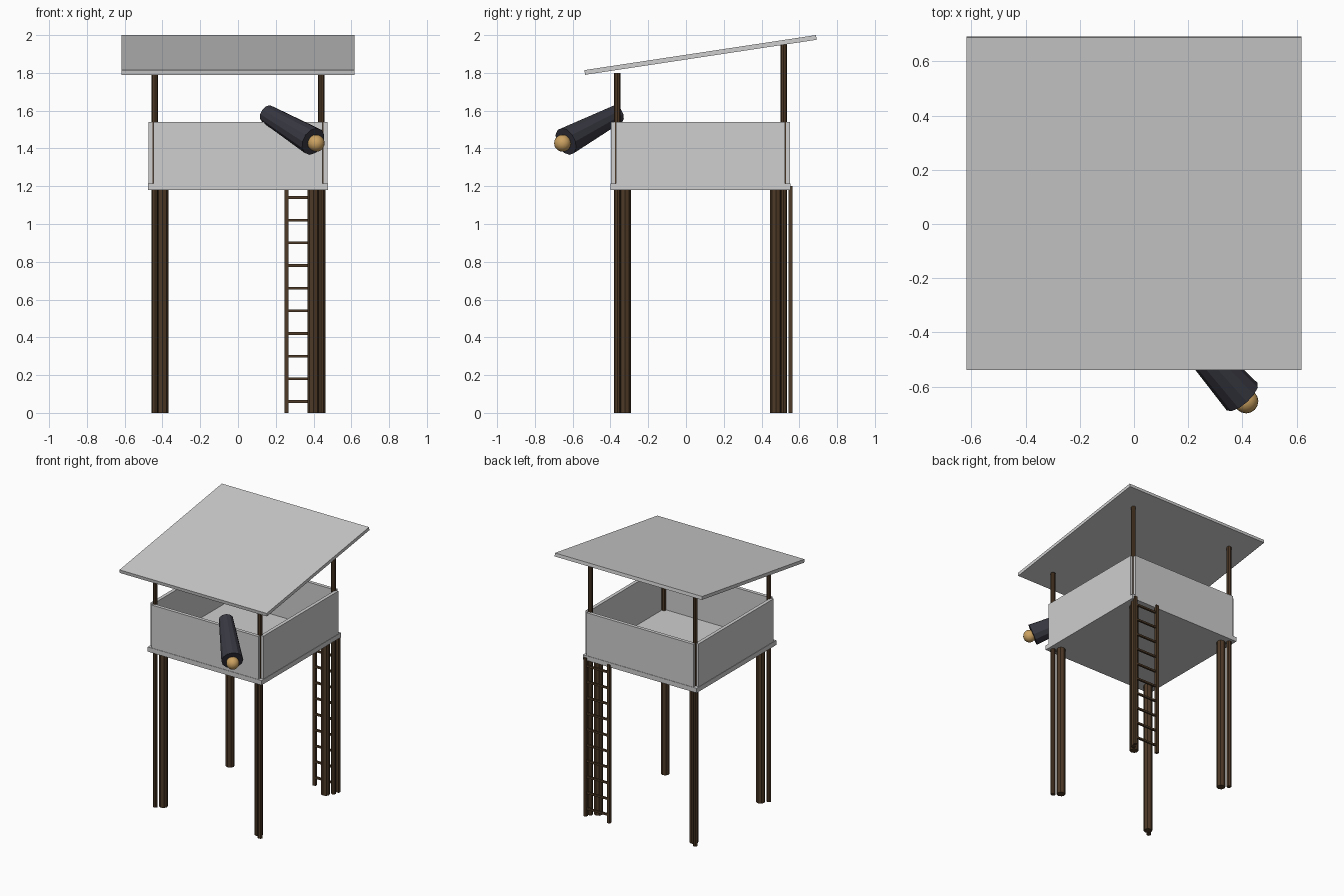
import bpy, bmesh, math
from mathutils import Vector, Matrix

if "Cube" in bpy.data.objects:
    bpy.data.objects.remove(bpy.data.objects["Cube"])

CY = 0.077  # cabin centre in y


def material(name, rgb):
    m = bpy.data.materials.new(name)
    m.diffuse_color = (*rgb, 1)
    m.use_nodes = True
    m.node_tree.nodes["Principled BSDF"].inputs["Base Color"].default_value = m.diffuse_color
    return m


GREY = material("pale_grey", (0.62, 0.62, 0.62))
WOOD = material("dark_wood", (0.075, 0.042, 0.02))
DARK = material("lamp_casing", (0.04, 0.04, 0.055))
GLOW = material("lamp_glass", (0.6, 0.36, 0.12))


def finish(name, bm, mat):
    me = bpy.data.meshes.new(name)
    bm.to_mesh(me)
    bm.free()
    me.materials.append(mat)
    ob = bpy.data.objects.new(name, me)
    bpy.context.collection.objects.link(ob)
    return ob


def box(name, lo, hi, mat):
    lo, hi = Vector(lo), Vector(hi)
    bm = bmesh.new()
    bmesh.ops.create_cube(bm, size=1, matrix=Matrix.Translation((lo + hi) / 2) @ Matrix.Diagonal((*(hi - lo), 1)))
    return finish(name, bm, mat)


def rod(name, a, b, r1, r2, sides, mat):
    a, b = Vector(a), Vector(b)
    d = b - a
    bm = bmesh.new()
    bmesh.ops.create_cone(bm, cap_ends=True, segments=sides, radius1=r1, radius2=r2, depth=d.length,
                          matrix=Matrix.Translation((a + b) / 2) @ d.to_track_quat('Z', 'Y').to_matrix().to_4x4())
    return finish(name, bm, mat)


# thick legs under the cabin, thin posts from ground to roof
for sx in (-1, 1):
    for sy, top, label in ((-1, 1.80, "front"), (1, 1.95, "back")):
        side = label + ("_left" if sx < 0 else "_right")
        x, y = sx * 0.40, CY + sy * 0.40
        rod(side + "_leg", (x, y, 0), (x, y, 1.19), 0.031, 0.031, 8, WOOD)
        x, y = sx * 0.44, CY + sy * 0.44
        rod(side + "_roof_post", (x, y, 0), (x, y, top), 0.017, 0.017, 8, WOOD)

# cabin floor and four walls with notched corners
I, O = 0.448, 0.474
box("cabin_floor", (-0.477, CY - 0.477, 1.18), (0.477, CY + 0.477, 1.215), GREY)
for s, fb, lr in ((-1, "front", "left"), (1, "back", "right")):
    a, b = sorted((s * I, s * O))
    box(fb + "_wall", (-I, CY + a, 1.215), (I, CY + b, 1.54), GREY)
    box(lr + "_wall", (a, CY - I, 1.215), (b, CY + I, 1.54), GREY)

# sloping roof slab
roof = box("roof", (-0.617, -0.62, -0.0125), (0.617, 0.62, 0.0125), GREY)
roof.data.transform(Matrix.Translation((0, CY, 1.895)) @ Matrix.Rotation(math.radians(8.6), 4, 'X'))

# ladder at the back
LY = CY + 0.477
for x, label in ((0.257, "inner"), (0.453, "outer")):
    box("ladder_rail_" + label, (x - 0.011, LY - 0.011, 0), (x + 0.011, LY + 0.011, 1.2), WOOD)
for i in range(10):
    z = 0.06 + 0.12 * i
    box("ladder_rung", (0.257, LY - 0.007, z - 0.007), (0.453, LY + 0.007, z + 0.007), WOOD)

# searchlight
back, front = Vector((0.155, -0.365, 1.582)), Vector((0.398, -0.636, 1.437))
rod("searchlight_casing", back, front, 0.05, 0.076, 12, DARK)
bm = bmesh.new()
bmesh.ops.create_uvsphere(bm, u_segments=16, v_segments=10, radius=0.045,
                          matrix=Matrix.Translation(front + (front - back).normalized() * 0.025))
for f in bm.faces:
    f.smooth = True
finish("searchlight_glass", bm, GLOW)
